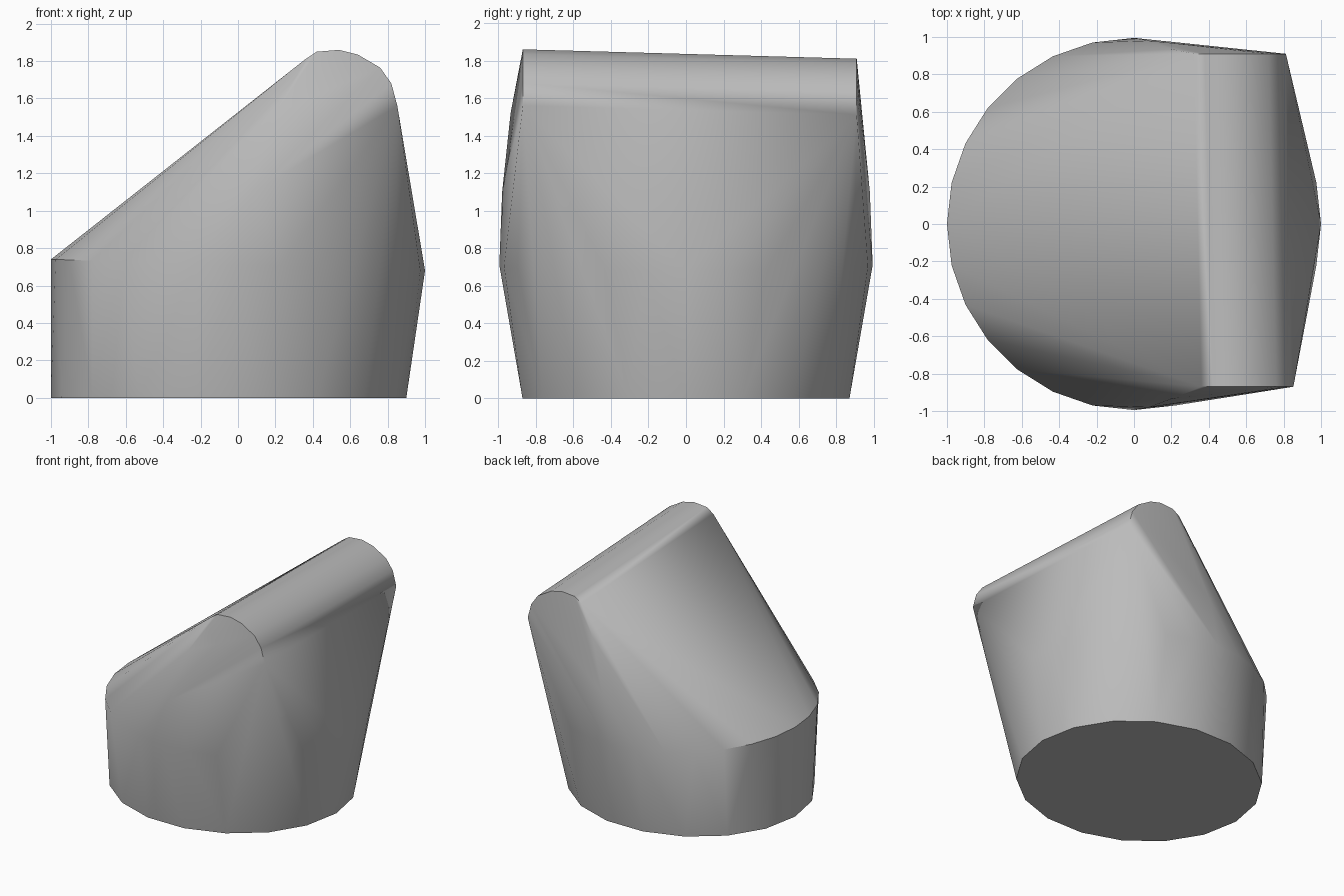
import bpy
import bmesh
from math import cos, sin, tau, radians

cube = bpy.data.objects.get("Cube")
if cube:
    bpy.data.objects.remove(cube, do_unlink=True)

# One plain grey material
grey = bpy.data.materials.new("plain grey")
grey.use_nodes = True
colour = (0.5, 0.5, 0.5, 1)
grey.diffuse_color = colour
grey.node_tree.nodes["Principled BSDF"].inputs["Base Color"].default_value = colour


def ring(cx, rx, ry, z_left, z_right, count):
    """Oval ring whose height runs from its -x end to its +x end."""
    points = []
    for i in range(count):
        c, s = cos(tau * i / count), sin(tau * i / count)
        z = z_left + (z_right - z_left) * (1 + c) / 2
        points.append((cx + rx * c, ry * s, z))
    return points


# Oval foot and wider waist
points = ring(-0.05, 0.95, 0.885, 0, 0, 18)
points += ring(0, 1, 0.995, 0.74, 0.68, 28)

# Rounded ridge along y, a little lower and shorter in x at the back
ridge = [(0.36, 1.81), (0.42, 1.85), (0.54, 1.86), (0.64, 1.835),
         (0.76, 1.765), (0.82, 1.68), (0.852, 1.56)]
for x, z in ridge:
    points.append((x, -0.87, z))
    points.append((x - 0.04, 0.91, z - 0.05))

# Slight bulge of the two side walls below the ridge ends
for side in (-1, 1):
    points.append((0.2, side * 0.935, 1.52))
    points.append((0.08, side * 0.98, 1.1))

# Tight skin around all sections
bm = bmesh.new()
for p in points:
    bm.verts.new(p)
hull = bmesh.ops.convex_hull(bm, input=bm.verts)
spare = {g for key in ("geom_interior", "geom_unused") for g in hull[key]
         if isinstance(g, bmesh.types.BMVert)}
bmesh.ops.delete(bm, geom=list(spare), context='VERTS')
bmesh.ops.dissolve_limit(bm, angle_limit=radians(0.5), verts=bm.verts, edges=bm.edges)
bmesh.ops.recalc_face_normals(bm, faces=bm.faces)

mesh = bpy.data.meshes.new("wedge_body")
bm.to_mesh(mesh)
bm.free()
mesh.materials.append(grey)
body = bpy.data.objects.new("wedge_body", mesh)
bpy.context.collection.objects.link(body)

# Smooth walls, crisp foot and ridge ends
bpy.ops.object.select_all(action='DESELECT')
body.select_set(True)
bpy.context.view_layer.objects.active = body
bpy.ops.object.shade_smooth_by_angle(angle=radians(35))
